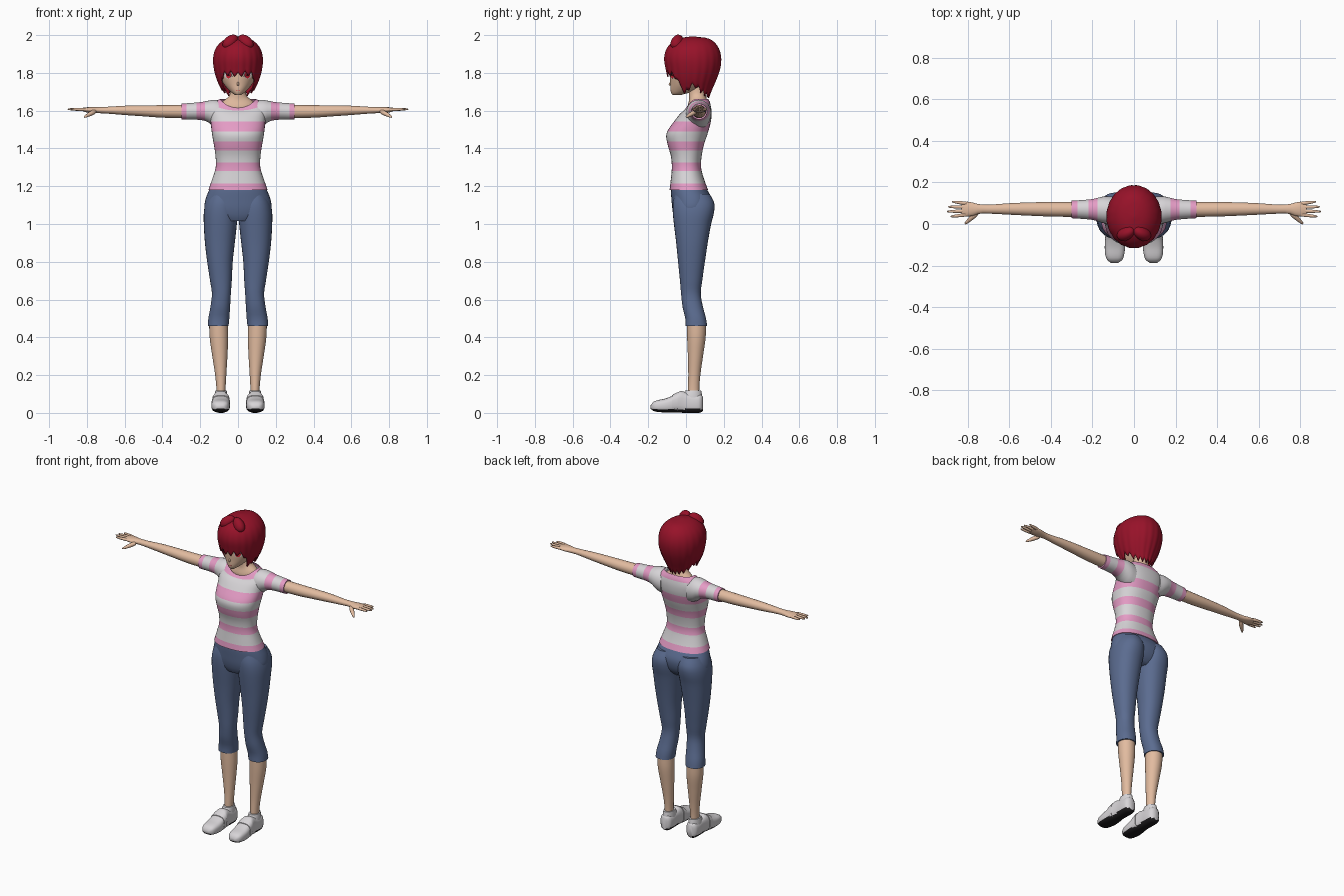
import bpy, bmesh, math
from mathutils import Vector

if "Cube" in bpy.data.objects:
    bpy.data.objects.remove(bpy.data.objects["Cube"])


def material(name, r, g, b):
    m = bpy.data.materials.new(name)
    m.diffuse_color = (r, g, b, 1)
    m.use_nodes = True
    m.node_tree.nodes["Principled BSDF"].inputs["Base Color"].default_value = m.diffuse_color
    return m


SKIN = material("skin", 0.76, 0.50, 0.35)
HAIR = material("crimson hair", 0.31, 0.006, 0.022)
WHITE = material("soft white", 0.68, 0.66, 0.68)
PINK = material("pink", 0.78, 0.33, 0.56)
DENIM = material("denim blue", 0.105, 0.15, 0.28)
BLACK = material("black", 0.012, 0.011, 0.012)
RED = material("eye red", 0.72, 0.02, 0.04)


def interp(keys, t):
    """Smooth cubic interpolation of key rows (t, values...)."""
    n = len(keys)
    t = min(max(t, keys[0][0]), keys[-1][0])
    i = max(k for k in range(n - 1) if keys[k][0] <= t)
    a, b = keys[i], keys[i + 1]
    p, q = keys[max(i - 1, 0)], keys[min(i + 2, n - 1)]
    h = b[0] - a[0]
    s = (t - a[0]) / h
    out = []
    for j in range(1, len(a)):
        m0 = (b[j] - p[j]) / (b[0] - p[0]) * h
        m1 = (q[j] - a[j]) / (q[0] - a[0]) * h
        out.append((2*s**3 - 3*s*s + 1) * a[j] + (s**3 - 2*s*s + s) * m0
                   + (3*s*s - 2*s**3) * b[j] + (s**3 - s*s) * m1)
    return out


def finish(bm, name, mats, mirror=False, angle=50):
    bmesh.ops.recalc_face_normals(bm, faces=bm.faces[:])
    me = bpy.data.meshes.new(name)
    bm.to_mesh(me)
    bm.free()
    ob = bpy.data.objects.new(name, me)
    bpy.context.collection.objects.link(ob)
    for m in mats:
        me.materials.append(m)
    bpy.ops.object.select_all(action='DESELECT')
    ob.select_set(True)
    bpy.context.view_layer.objects.active = ob
    bpy.ops.object.shade_smooth_by_angle(angle=math.radians(angle))
    if mirror:
        ob.modifiers.new("mirror", 'MIRROR')
    return ob


def loft(name, keys, mats, axis='z', stops=(), step=0.02, n=28, p=2.0,
         mirror=False, pick=None, caps=(True, True)):
    """Skin rings through rows (t, u0, u1, v0, v1, front dip)."""
    marks = sorted({keys[0][0], keys[-1][0], *stops})
    levels = [marks[0]]
    for a, b in zip(marks, marks[1:]):
        c = max(1, round((b - a) / step))
        levels += [a + (b - a) * (i + 1) / c for i in range(c)]
    bm = bmesh.new()
    rings = []
    for t in levels:
        u0, u1, v0, v1, *dip = interp(keys, t)
        ring = []
        for i in range(n):
            a = math.tau * i / n
            c, s = math.cos(a), math.sin(a)
            u = (u0 + u1) / 2 + (u1 - u0) / 2 * math.copysign(abs(c) ** (2 / p), c)
            v = (v0 + v1) / 2 + (v1 - v0) / 2 * math.copysign(abs(s) ** (2 / p), s)
            w = t - (dip[0] * max(0, -s) ** 2 if dip else 0)
            ring.append(bm.verts.new({'z': (u, v, w), 'x': (w, u, v), 'y': (u, w, v)}[axis]))
        rings.append(ring)
    for k, (r, q) in enumerate(zip(rings, rings[1:])):
        for i in range(n):
            f = bm.faces.new((r[i], r[(i + 1) % n], q[(i + 1) % n], q[i]))
            if pick:
                f.material_index = pick((levels[k] + levels[k + 1]) / 2)
    for on, ring, t in zip(caps, (rings[0], rings[-1]), (levels[0], levels[-1])):
        if on:
            f = bm.faces.new(ring)
            f.material_index = pick(t) if pick else 0
    return finish(bm, name, mats, mirror)


def finger(name, a, b, r0, r1, mirror=True):
    """Tapered rounded digit from a to b."""
    a, b = Vector(a), Vector(b)
    rot = (b - a).to_track_quat('Z', 'Y')
    bm = bmesh.new()
    bmesh.ops.create_uvsphere(bm, u_segments=10, v_segments=8, radius=1)
    for v in bm.verts:
        s = (v.co.z + 1) / 2
        rad = (r0 + (r1 - r0) * s) * min(1, (1 - v.co.z ** 2) ** 0.25 if abs(v.co.z) < 1 else 0)
        d = Vector((v.co.x, v.co.y, 0))
        d = d.normalized() * rad if d.length > 1e-5 else d
        v.co = a + rot @ Vector((d.x, d.y, s * (b - a).length))
    return finish(bm, name, [SKIN], mirror)


# Striped shirt body and sleeves
bands = [(1.18, 1.215), (1.28, 1.325), (1.39, 1.437), (1.49, 1.543), (1.632, 1.67)]
cuffs = [(0.175, 0.22), (0.272, 0.31)]


def striped(spans):
    return lambda t: int(any(a <= t <= b for a, b in spans))


loft("shirt_body", [
    (1.18, -.157, .157, -.087, .117, 0), (1.24, -.136, .136, -.08, .095, 0),
    (1.30, -.118, .118, -.075, .08, 0), (1.36, -.119, .119, -.08, .083, 0),
    (1.42, -.128, .128, -.097, .095, 0), (1.48, -.138, .138, -.103, .115, 0),
    (1.55, -.146, .146, -.058, .133, 0), (1.60, -.15, .15, -.03, .135, .015),
    (1.63, -.138, .138, -.012, .13, .03), (1.65, -.115, .115, -.005, .125, .042),
    (1.662, -.096, .096, .003, .117, .047)], [WHITE, PINK],
    stops=[t for b in bands[:4] for t in b] + [1.632], step=.015, n=40, p=2.3,
    pick=striped(bands), caps=(True, False))
loft("sleeve", [
    (.09, .0, .13, 1.50, 1.652), (.13, .0, .134, 1.515, 1.658), (.16, .008, .13, 1.54, 1.652),
    (.20, .02, .12, 1.551, 1.645), (.30, .028, .112, 1.553, 1.637)], [WHITE, PINK],
    axis='x', stops=(.175, .22, .272), mirror=True, pick=striped(cuffs))

# Neck and upper chest
loft("neck", [
    (1.57, -.10, .10, .02, .11), (1.615, -.093, .093, .008, .112), (1.645, -.086, .086, .014, .112),
    (1.66, -.066, .066, .017, .11), (1.68, -.046, .046, .015, .105), (1.72, -.04, .04, .015, .10),
    (1.77, -.042, .042, .015, .10)], [SKIN], step=.012)

# Arms and hands
loft("arm", [
    (.27, .034, .106, 1.56, 1.631), (.40, .036, .106, 1.563, 1.629), (.50, .04, .104, 1.57, 1.628),
    (.60, .045, .10, 1.577, 1.626), (.70, .05, .093, 1.585, 1.62), (.745, .05, .095, 1.587, 1.619),
    (.78, .038, .104, 1.588, 1.619), (.815, .036, .108, 1.594, 1.617), (.83, .042, .102, 1.6, 1.614)],
    [SKIN], axis='x', step=.025, n=20, mirror=True)
for label, y0, y1, tip in (("index", .045, .036, .885), ("middle", .063, .06, .902),
                           ("ring", .081, .083, .897), ("little", .098, .108, .878)):
    finger(label + "_finger", (.80, y0, 1.606), (tip, y1, 1.608), .0105, .006)
finger("thumb", (.755, .055, 1.598), (.815, .0, 1.565), .016, .007)

# Cropped trousers: hips plus two legs
loft("trouser_hips", [
    (1.015, -.10, .10, -.05, .09), (1.04, -.155, .155, -.062, .115), (1.08, -.177, .177, -.072, .133),
    (1.13, -.172, .172, -.077, .136), (1.18, -.153, .153, -.08, .113), (1.20, -.142, .142, -.078, .10)],
    [DENIM], step=.012, n=40, p=2.2)
loft("trouser_leg", [
    (.46, .05, .16, -.003, .112), (.50, .046, .157, -.004, .106), (.56, .042, .146, -.018, .09),
    (.63, .038, .138, -.026, .078), (.70, .033, .148, -.032, .086), (.80, .028, .163, -.042, .10),
    (.90, .017, .175, -.052, .115), (1.0, .006, .181, -.064, .133), (1.06, .002, .181, -.07, .148),
    (1.11, .004, .172, -.07, .15), (1.16, .015, .15, -.06, .125)],
    [DENIM], step=.02, n=32, p=2.2, mirror=True)

# Bare calves
loft("calf", [
    (.05, .066, .116, .01, .073), (.12, .066, .114, .01, .07), (.20, .062, .121, .012, .076),
    (.30, .056, .136, .01, .09), (.40, .052, .15, .006, .104), (.48, .054, .153, .004, .106)],
    [SKIN], n=24, mirror=True)

# Shoes with a dark underside
shoe = loft("shoe", [
    (-.187, .075, .112, .022, .04), (-.178, .06, .126, .012, .055), (-.155, .049, .137, .006, .066),
    (-.11, .043, .141, .002, .076), (-.06, .045, .137, .001, .096), (-.03, .05, .132, .001, .116),
    (.0, .053, .129, .0, .108), (.05, .053, .129, .0, .098), (.08, .059, .123, .002, .098),
    (.09, .074, .108, .01, .085)], [WHITE, BLACK], axis='y', step=.012, p=2.8, mirror=True)
for f in shoe.data.polygons:
    if f.center.z < .02 and f.normal.z < -.3:
        f.material_index = 1
loft("shoe_collar", [(.06, .055, .127, -.02, .088), (.10, .057, .124, -.016, .084),
                     (.118, .06, .12, -.004, .08)], [WHITE], mirror=True)
loft("shoe_strap", [(-.075, .042, .14, .003, .093), (-.045, .044, .137, .003, .11)],
     [WHITE], axis='y', p=2.8, mirror=True)

# Head
face_keys = [
    (1.682, -.014, .014, -.07, -.03), (1.69, -.027, .027, -.077, .0), (1.71, -.05, .05, -.082, .06),
    (1.74, -.075, .075, -.083, .10), (1.78, -.094, .094, -.086, .13), (1.84, -.104, .104, -.086, .15),
    (1.90, -.10, .10, -.08, .15), (1.95, -.06, .06, -.05, .11)]
loft("head", face_keys, [SKIN], step=.01, n=36)
finger("nose", (0, -.079, 1.752), (0, -.089, 1.733), .005, .006, False)


def face_plate(name, cx, cz, rx, rz, mat, lift, mirror=True):
    """Thin oval plate hugging the face."""
    bm = bmesh.new()
    vs = []
    for i in range(16):
        a = math.tau * i / 16
        x, z = cx + rx * math.cos(a), cz + rz * math.sin(a)
        x0, x1, y0, y1 = interp(face_keys, z)
        y = (y0 + y1) / 2 - (y1 - y0) / 2 * math.sqrt(max(0, 1 - (x / x1) ** 2))
        vs.append(bm.verts.new((x, y - lift, z)))
    f = bm.faces.new(vs)
    f.normal_update()
    bmesh.ops.solidify(bm, geom=[f], thickness=.002)
    finish(bm, name, [mat], mirror)


# Eyes and mouth
face_plate("eye_white", .051, 1.789, .022, .019, WHITE, .002)
face_plate("iris", .05, 1.789, .014, .018, RED, .004)
face_plate("pupil", .05, 1.791, .005, .008, BLACK, .006)
face_plate("eyelash", .052, 1.808, .026, .004, BLACK, .006)
face_plate("mouth", 0, 1.708, .011, .0012, RED, .001, False)

# Hair shell with a jagged hem
hair_keys = [
    (1.67, .068, -.055, .122), (1.72, .092, -.076, .142), (1.76, .111, -.093, .16),
    (1.82, .128, -.108, .181), (1.88, .132, -.116, .187), (1.93, .118, -.102, .174),
    (1.965, .088, -.07, .147), (1.985, .05, -.028, .108), (1.993, .004, .03, .04)]
hem_keys = [(0, 1.79), (25, 1.80), (45, 1.785), (58, 1.73), (68, 1.695), (80, 1.72),
            (95, 1.735), (115, 1.71), (140, 1.69), (180, 1.682)]
bm = bmesh.new()
N, ROWS = 120, 22
grid = []
for j in range(ROWS + 1):
    s = (j / ROWS) ** 1.6
    row = []
    for i in range(N):
        a = math.tau * i / N
        deg = abs(math.degrees(a if a < math.pi else a - math.tau))
        saw = abs((i / 6) % 1 - .5) * 2
        hem = interp(hem_keys, deg)[0] + .028 * (saw - .6)
        z = 1.993 - (1.993 - hem) * s
        w, y0, y1 = interp(hair_keys, z)
        k = 1 + .028 * s * (.5 - saw)
        row.append(bm.verts.new((w * k * math.sin(a),
                                 (y0 + y1) / 2 - (y1 - y0) / 2 * k * math.cos(a), z)))
    grid.append(row)
for r, q in zip(grid, grid[1:]):
    for i in range(N):
        bm.faces.new((r[i], r[(i + 1) % N], q[(i + 1) % N], q[i]))
bm.faces.new(grid[0])
hair = finish(bm, "hair", [HAIR])
mod = hair.modifiers.new("thickness", 'SOLIDIFY')
mod.thickness = .007
mod.offset = -1

# Raised fringe tufts at the parting
bm = bmesh.new()
bmesh.ops.create_uvsphere(bm, u_segments=20, v_segments=12, radius=1)
for v in bm.verts:
    x, y, z = v.co
    v.co = (.04 + .042 * x, -.045 + .036 * y - .01 * x, 1.964 + .036 * z - .014 * x - .008 * y * y)
finish(bm, "fringe_tuft", [HAIR], mirror=True)
